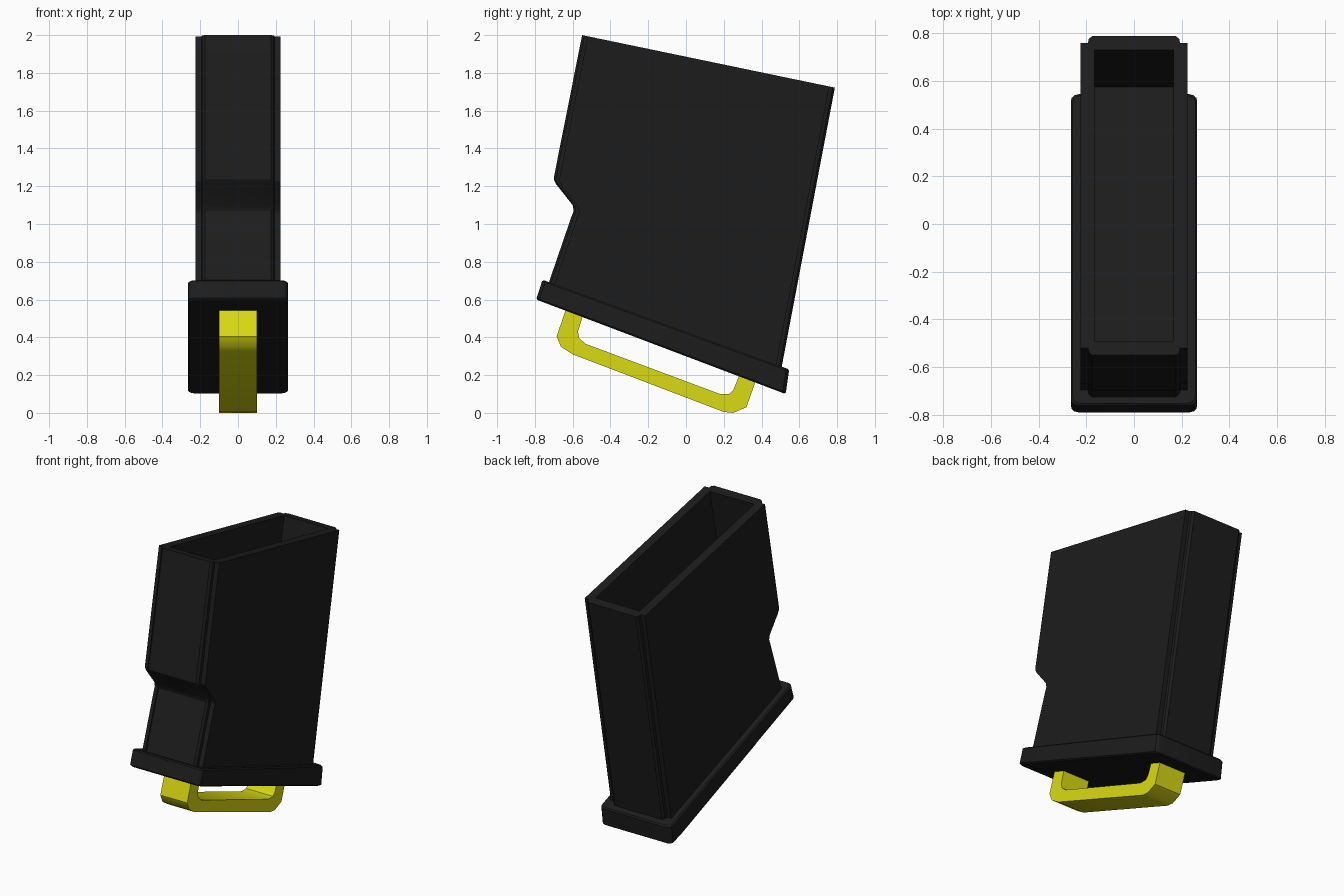
import bpy
import bmesh
import math
from mathutils import Vector

cube = bpy.data.objects.get("Cube")
if cube:
    bpy.data.objects.remove(cube, do_unlink=True)


def make_material(name, colour):
    mat = bpy.data.materials.new(name)
    mat.use_nodes = True
    mat.diffuse_color = colour
    node = mat.node_tree.nodes["Principled BSDF"]
    node.inputs["Base Color"].default_value = colour
    node.inputs["Roughness"].default_value = 0.6
    return mat


def finish(bm, name, mat, angle):
    bmesh.ops.recalc_face_normals(bm, faces=bm.faces)
    mesh = bpy.data.meshes.new(name)
    bm.to_mesh(mesh)
    bm.free()
    mesh.materials.append(mat)
    obj = bpy.data.objects.new(name, mesh)
    bpy.context.collection.objects.link(obj)
    bpy.ops.object.select_all(action='DESELECT')
    obj.select_set(True)
    bpy.context.view_layer.objects.active = obj
    bpy.ops.object.shade_smooth_by_angle(angle=math.radians(angle))


def ring(corner, front, back, inset=0.0, shift=(0, 0)):
    """Cross-section between a front and a back (y, z) point.
    corner lists (half width, distance in from the end), centre outwards."""
    f, b = Vector(front), Vector(back)
    u = (b - f).normalized()
    s = Vector(shift)
    ends = [(x - inset, f + u * (d + inset) + s) for x, d in corner]
    ends += [(x - inset, b - u * (d + inset) + s) for x, d in reversed(corner)]
    right = [(x, p.x, p.y) for x, p in ends]
    left = [(-x, y, z) for x, y, z in reversed(right)]
    return right + left


def loft(name, rings, mat, angle=30):
    """Skin a stack of equal rings and cap both ends."""
    bm = bmesh.new()
    loops = [[bm.verts.new(p) for p in r] for r in rings]
    n = len(loops[0])
    for a, b in zip(loops, loops[1:]):
        for i in range(n):
            j = (i + 1) % n
            bm.faces.new((a[i], a[j], b[j], b[i]))
    bm.faces.new(loops[0])
    bm.faces.new(loops[-1])
    finish(bm, name, mat, angle)


def prism(name, outline, half_width, mat, angle):
    """Extrude a closed (y, z) outline across x."""
    bm = bmesh.new()
    ends = [[bm.verts.new((x, y, z)) for y, z in outline]
            for x in (-half_width, half_width)]
    n = len(outline)
    for i in range(n):
        j = (i + 1) % n
        bm.faces.new((ends[0][i], ends[0][j], ends[1][j], ends[1][i]))
    for end in ends:
        bm.faces.new(end)
    finish(bm, name, mat, angle)


black = make_material("matte black", (0.012, 0.012, 0.012, 1))
yellow = make_material("bright yellow", (0.7, 0.7, 0.006, 1))

# Hollow body: raised strips front and back, finger notch in the front edge
section = [(0.176, 0.0), (0.19, 0.012), (0.193, 0.03), (0.225, 0.03)]
front_edge = [(-0.75, 0.62), (-0.608, 1.035), (-0.594, 1.07), (-0.6, 1.1),
              (-0.687, 1.21), (-0.7, 1.235), (-0.697, 1.26), (-0.55, 2.0)]
back_heights = [0.17, 0.66, 0.70, 0.74, 0.87, 0.91, 0.95, 1.722]
back_edge = [(0.507 + (z - 0.246) * 0.1904, z) for z in back_heights]
rings = [ring(section, f, b) for f, b in zip(front_edge, back_edge)]

# The mouth turns inward and drops to the cavity floor
mouth = [(x, 0.06) for x in (0.159, 0.161, 0.163, 0.165)]
for drop in ((0, 0), (-0.155, -0.775)):
    rings.append(ring(mouth, front_edge[-1], back_edge[-1], shift=drop))
loft("magazine_body", rings, black)

# Base plate with softened edges
plate = [(0.23, 0.0), (0.25, 0.005), (0.262, 0.017), (0.265, 0.035)]
low = ((-0.793, 0.60), (0.527, 0.10))
high = ((-0.76, 0.705), (0.547, 0.23))
loft("base_plate", [
    ring(plate, *low, inset=0.008),
    ring(plate, *low, shift=(0.002, 0.008)),
    ring(plate, *high, shift=(-0.002, -0.008)),
    ring(plate, *high, inset=0.008),
], black)

# Pull loop under the plate
outer = [(-0.625, 0.58), (-0.685, 0.405), (-0.662, 0.35), (-0.60, 0.31),
         (0.20, 0.005), (0.25, 0.0), (0.32, 0.03), (0.38, 0.20)]
inner = [(0.295, 0.23), (0.25, 0.12), (0.23, 0.10), (0.18, 0.10),
         (-0.53, 0.365), (-0.565, 0.395), (-0.572, 0.43), (-0.535, 0.55)]
prism("pull_loop", outer + inner, 0.1, yellow, 38)
